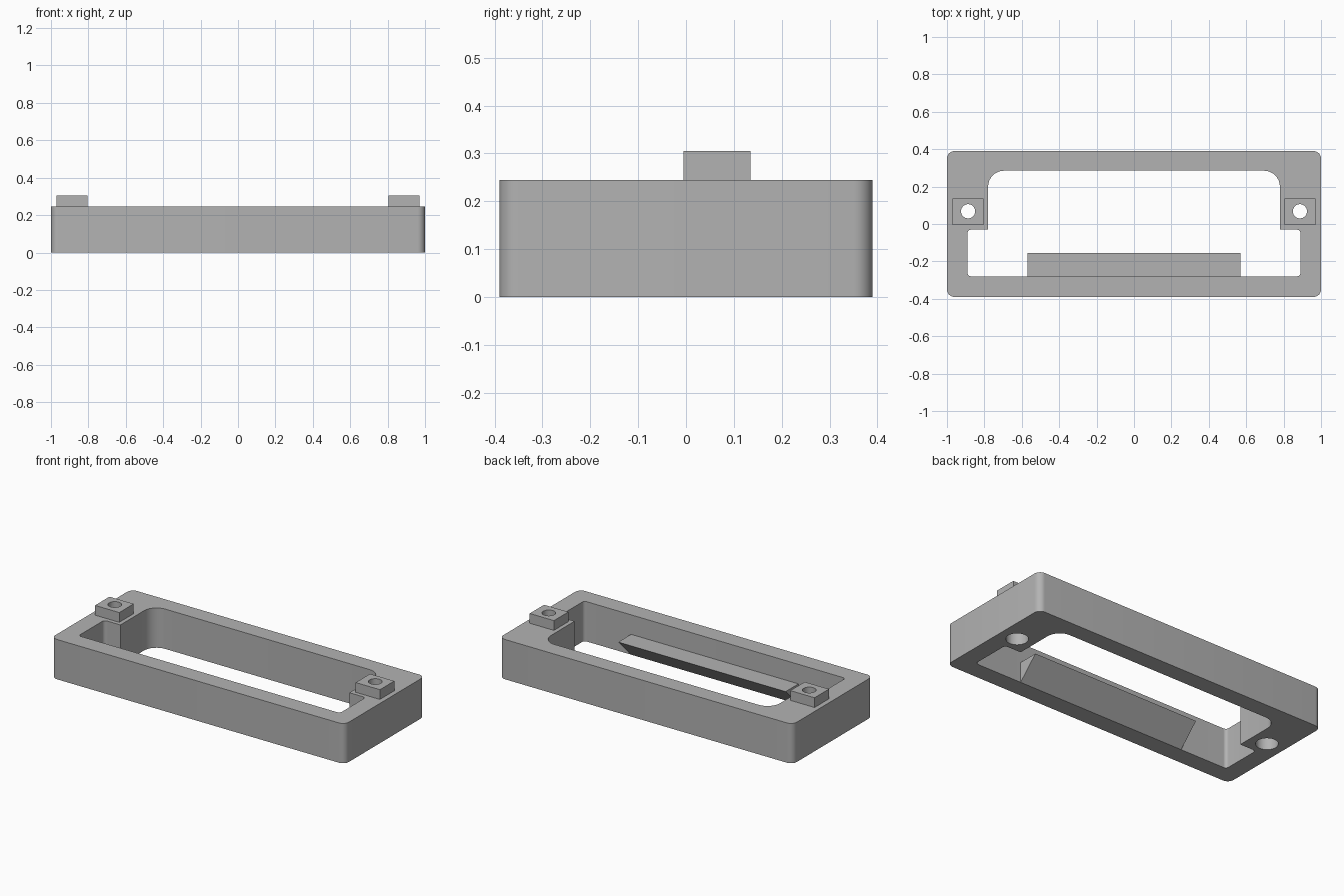
import bpy, bmesh
from math import sin, cos, pi
from mathutils import Vector

cube = bpy.data.objects.get("Cube")
if cube:
    bpy.data.objects.remove(cube)

grey = bpy.data.materials.new("plain grey")
grey.use_nodes = True
colour = (0.45, 0.45, 0.45, 1)
grey.diffuse_color = colour
grey.node_tree.nodes["Principled BSDF"].inputs["Base Color"].default_value = colour


def rounded(corners, steps=8):
    """Outline through (x, y, radius) corners, with a round arc at each."""
    out = []
    for i, (x, y, r) in enumerate(corners):
        p = Vector((x, y))
        if r == 0:
            out.append(p)
            continue
        a = (Vector(corners[i - 1][:2]) - p).normalized()
        b = (Vector(corners[(i + 1) % len(corners)][:2]) - p).normalized()
        centre = p + (a + b) * r
        for k in range(steps + 1):
            t = k / steps * pi / 2
            out.append(centre - b * r * cos(t) - a * r * sin(t))
    return out


def circle(x, y, r, sides=40):
    return [Vector((x + r * cos(2 * pi * k / sides), y + r * sin(2 * pi * k / sides)))
            for k in range(sides)]


def prism(name, outline, direction, place):
    """Sweep an outline, placed in space by a function, along a direction."""
    bm = bmesh.new()
    face = bm.faces.new([bm.verts.new(place(p)) for p in outline])
    new = bmesh.ops.extrude_face_region(bm, geom=[face])["geom"]
    bmesh.ops.translate(bm, vec=direction,
                        verts=[v for v in new if isinstance(v, bmesh.types.BMVert)])
    bmesh.ops.recalc_face_normals(bm, faces=bm.faces)
    mesh = bpy.data.meshes.new(name)
    bm.to_mesh(mesh)
    bm.free()
    mesh.materials.append(grey)
    obj = bpy.data.objects.new(name, mesh)
    bpy.context.collection.objects.link(obj)
    return obj


def slab(name, outline, low, high):
    return prism(name, outline, (0, 0, high - low), lambda p: (p.x, p.y, low))


def select(obj):
    bpy.ops.object.select_all(action='DESELECT')
    obj.select_set(True)
    bpy.context.view_layer.objects.active = obj


def cut(obj, outline, low, high):
    cutter = slab("cutter", outline, low, high)
    mod = obj.modifiers.new("cut", 'BOOLEAN')
    mod.operation = 'DIFFERENCE'
    mod.solver = 'EXACT'
    mod.object = cutter
    select(obj)
    bpy.ops.object.modifier_apply(modifier=mod.name)
    bpy.data.objects.remove(cutter)


def box(x0, x1, y0, y1, r=0):
    return rounded([(x0, y0, r), (x1, y0, r), (x1, y1, r), (x0, y1, r)])


# Main frame with its stepped opening
W, D, TOP, BOSS_TOP = 1.0, 0.39, 0.245, 0.305
WALL = -0.28
frame = slab("frame", box(-W, W, -D, D, 0.04), 0, TOP)
half = [(0.89, WALL, 0.02), (0.89, -0.03, 0.02), (0.78, -0.03, 0), (0.78, 0.285, 0.085)]
opening = half + [(-x, y, r) for x, y, r in reversed(half)]
cut(frame, rounded(opening), -0.1, TOP + 0.1)

# Bored mounting bosses, with wider screw recesses underneath
parts = [frame]
for side, name in ((1, "left_boss"), (-1, "right_boss")):
    xs = sorted((side * 0.805, side * 0.97))
    boss = slab(name, box(*xs, -0.005, 0.135), TOP, BOSS_TOP)
    hole = circle(side * 0.887, 0.068, 0.038)
    cut(boss, hole, -0.1, BOSS_TOP + 0.1)
    cut(frame, hole, -0.1, TOP + 0.1)
    cut(frame, circle(side * 0.887, 0.068, 0.062), -0.1, 0.18)
    parts.append(boss)

# Wedge-shaped ledge on the inside of the front wall
wedge = [Vector((WALL, 0)), Vector((-0.155, 0.125)), Vector((WALL, 0.125))]
parts.append(prism("ledge", wedge, (1.14, 0, 0), lambda p: (-0.57, p.x, p.y)))

for part in parts:
    select(part)
    bpy.ops.object.shade_smooth_by_angle(angle=pi / 6)
